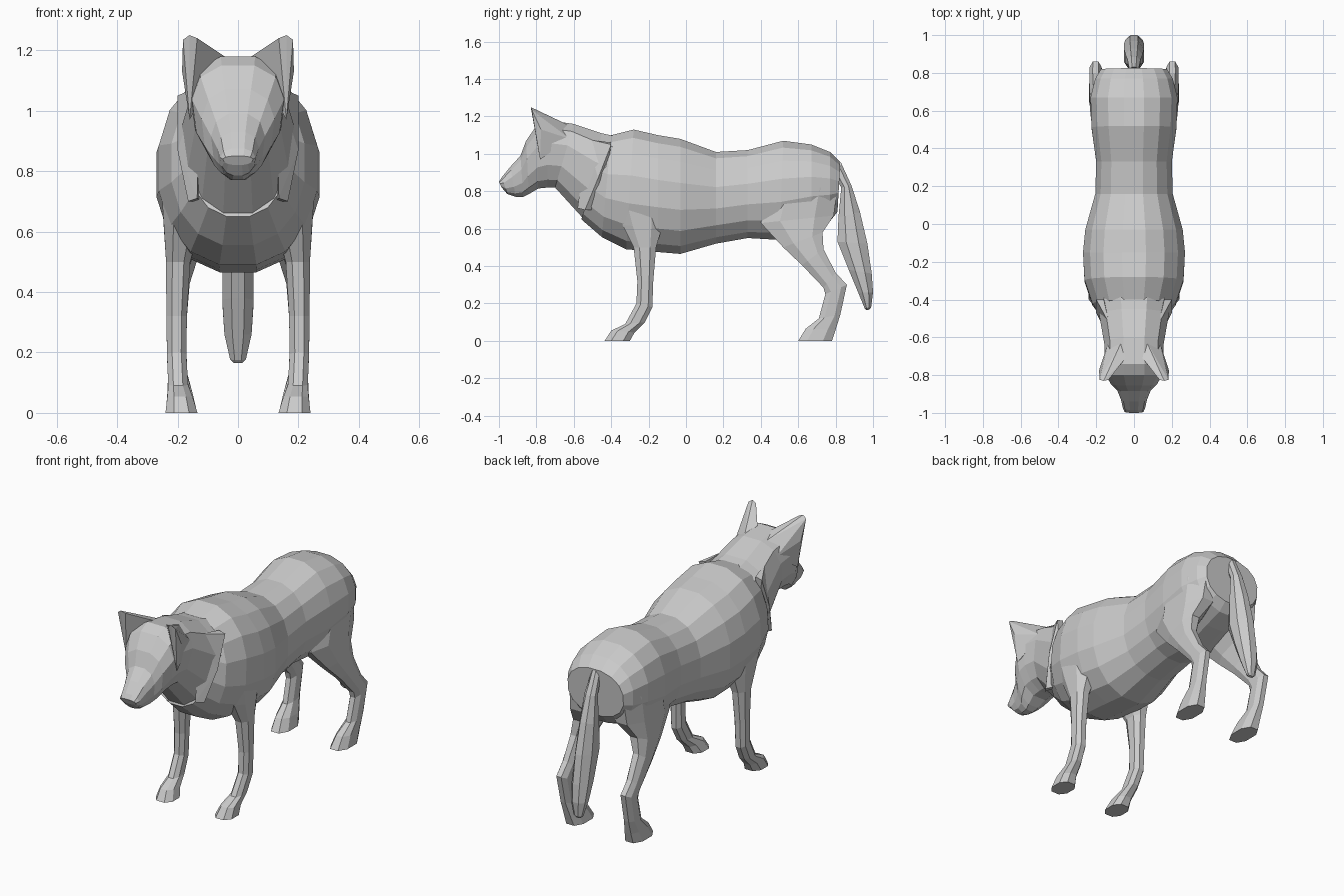
import bpy, bmesh
from math import cos, sin, pi


def finish(name, bm, mirror=False):
    bmesh.ops.recalc_face_normals(bm, faces=bm.faces)
    me = bpy.data.meshes.new(name)
    bm.to_mesh(me)
    bm.free()
    ob = bpy.data.objects.new(name, me)
    bpy.context.collection.objects.link(ob)
    if mirror:
        mod = ob.modifiers.new("mirror", 'MIRROR')
        mod.use_mirror_merge = False
    return ob


def loft(name, rings, sides, power=1.0, taper=0.0, mirror=False):
    """Each ring: (y, z) of one edge, (y, z) of the opposite edge, centre x, half width."""
    bm = bmesh.new()
    fit = cos(pi / sides) ** power
    loops = []
    for ay, az, by, bz, xc, hw in rings:
        loop = []
        for i in range(sides):
            t = 2 * pi * (i + 0.5) / sides
            c, s = [(1 if v > 0 else -1) * abs(v) ** power / fit for v in (cos(t), sin(t))]
            loop.append(bm.verts.new((xc + hw * s * (1 + taper * c),
                                      (ay + by) / 2 + (ay - by) / 2 * c,
                                      (az + bz) / 2 + (az - bz) / 2 * c)))
        loops.append(loop)
    for a, b in zip(loops, loops[1:]):
        for i in range(sides):
            j = (i + 1) % sides
            bm.faces.new((a[i], a[j], b[j], b[i]))
    bm.faces.new(loops[0])
    bm.faces.new(loops[-1])
    return finish(name, bm, mirror)


def hull(name, points):
    bm = bmesh.new()
    for p in points:
        bm.verts.new(p)
    bmesh.ops.convex_hull(bm, input=bm.verts)
    return finish(name, bm, True)


# Torso from chest to rump
loft("torso", [
    (-.42, 1.08, -.56, .65, 0, .165),
    (-.40, 1.10, -.45, .555, 0, .22),
    (-.28, 1.13, -.32, .49, 0, .262),
    (-.15, 1.10, -.15, .475, 0, .27),
    (-.03, 1.08, -.03, .465, 0, .258),
    (.16, 1.01, .16, .52, 0, .205),
    (.33, 1.02, .33, .55, 0, .20),
    (.52, 1.07, .50, .54, 0, .225),
    (.67, 1.05, .67, .60, 0, .23),
    (.77, 1.01, .77, .64, 0, .205),
    (.825, .955, .81, .69, 0, .175)], 16, .9)

# Neck, head and muzzle
loft("neck_and_head", [
    (-.36, 1.09, -.42, .58, 0, .19),
    (-.45, 1.11, -.55, .655, 0, .175),
    (-.60, 1.16, -.70, .82, 0, .15),
    (-.74, 1.18, -.74, .82, 0, .15),
    (-.80, 1.15, -.79, .815, 0, .145),
    (-.855, 1.07, -.84, .785, 0, .115),
    (-.885, .99, -.87, .77, 0, .085),
    (-.94, .93, -.91, .77, 0, .066),
    (-.985, .875, -.955, .785, 0, .056),
    (-1.0, .85, -.985, .82, 0, .048)], 12, .85, .15)

# Ears, leaning forward and outward
hull("ears", [
    (.182, -.825, 1.235), (.16, -.83, 1.25), (.135, -.825, 1.24),
    (.045, -.71, 1.18), (.065, -.62, 1.15), (.135, -.62, 1.08),
    (.185, -.775, 1.13), (.16, -.78, .97)])

# Fur ruff panels on both sides of the neck
hull("neck_ruff", [
    (.20, -.40, 1.05), (.13, -.53, 1.08), (.16, -.40, 1.06),
    (.165, -.54, .70), (.135, -.58, .71), (.12, -.45, .70),
    (.20, -.47, .87)])

# Front legs
loft("front_legs", [
    (-.40, .76, -.10, .76, .17, .085),
    (-.34, .62, -.13, .60, .185, .06),
    (-.28, .50, -.16, .50, .198, .04),
    (-.26, .32, -.175, .32, .203, .034),
    (-.265, .20, -.18, .18, .203, .032),
    (-.325, .09, -.22, .10, .198, .033),
    (-.40, .055, -.275, .045, .192, .042),
    (-.435, 0, -.30, 0, .187, .053)], 8, .85, mirror=True)

# Hind legs with thigh and hock
loft("hind_legs", [
    (.45, .82, .81, .82, .125, .095),
    (.40, .63, .79, .67, .145, .075),
    (.52, .50, .73, .58, .18, .05),
    (.62, .405, .735, .49, .198, .038),
    (.735, .285, .80, .365, .203, .033),
    (.745, .25, .86, .30, .203, .032),
    (.71, .12, .825, .14, .20, .031),
    (.64, .065, .80, .06, .192, .042),
    (.60, 0, .78, 0, .187, .052)], 8, .85, mirror=True)

# Hanging bushy tail
loft("tail", [
    (.80, .87, .83, .95, 0, .025),
    (.83, .82, .885, .83, 0, .034),
    (.815, .66, .93, .69, 0, .045),
    (.81, .53, .97, .52, 0, .052),
    (.87, .38, .993, .36, 0, .052),
    (.92, .26, 1.0, .26, 0, .045),
    (.955, .175, .99, .18, 0, .026),
    (.965, .165, .98, .167, 0, .014)], 8)
